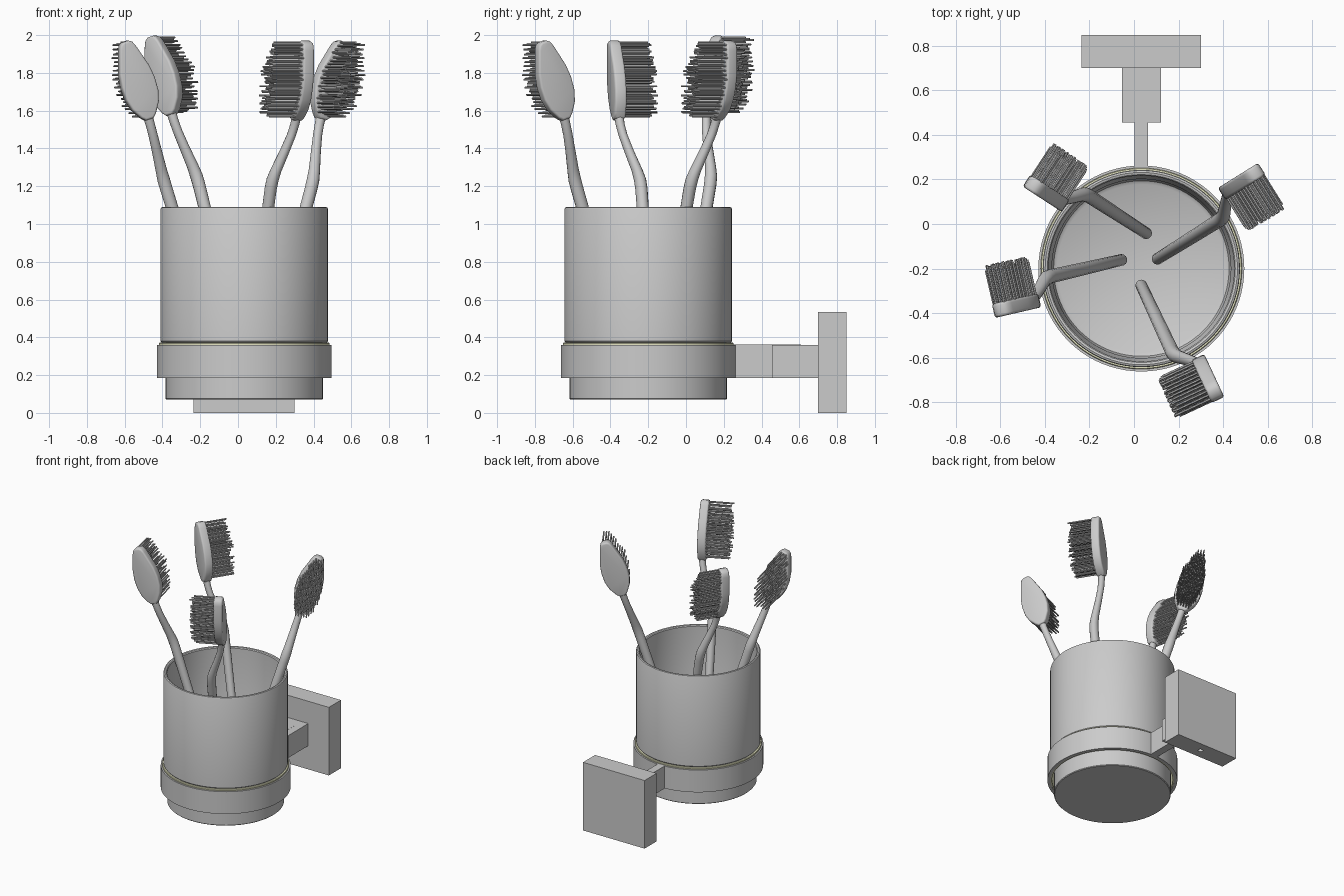
import bpy, bmesh, math, random
from mathutils import Vector, Matrix

if "Cube" in bpy.data.objects:
    bpy.data.objects.remove(bpy.data.objects["Cube"])

random.seed(4)
CX, CY = 0.033, -0.2


def finish(name, bm, smooth=True, bevel=0, link=True):
    bmesh.ops.recalc_face_normals(bm, faces=bm.faces)
    mesh = bpy.data.meshes.new(name)
    bm.to_mesh(mesh)
    bm.free()
    if smooth:
        mesh.shade_smooth()
        mesh.set_sharp_from_angle(angle=math.radians(35))
    return place(name, mesh) if link else mesh


def place(name, mesh, matrix=None):
    ob = bpy.data.objects.new(name, mesh)
    bpy.context.collection.objects.link(ob)
    if matrix:
        ob.matrix_world = matrix
    return ob


def box(name, x0, x1, y0, y1, z0, z1):
    bm = bmesh.new()
    m = Matrix.Translation(((x0 + x1) / 2, (y0 + y1) / 2, (z0 + z1) / 2)) @ \
        Matrix.Diagonal((x1 - x0, y1 - y0, z1 - z0, 1))
    bmesh.ops.create_cube(bm, size=1, matrix=m)
    return finish(name, bm, smooth=False)


def lathe(name, profile, closed=False, n=80):
    """Revolve (radius, z) points about the cup axis."""
    bm = bmesh.new()
    rings = [[bm.verts.new((CX + r * math.cos(math.tau * i / n),
                            CY + r * math.sin(math.tau * i / n), z))
              for i in range(n)] for r, z in profile]
    pairs = list(zip(rings, rings[1:]))
    if closed:
        pairs.append((rings[-1], rings[0]))
    else:
        bm.faces.new(rings[0])
        bm.faces.new(rings[-1])
    for a, b in pairs:
        for i in range(n):
            j = (i + 1) % n
            bm.faces.new((a[i], a[j], b[j], b[i]))
    return finish(name, bm)


# Stepped tumbler, open at the top with a rounded rim
lathe("tumbler", [
    (0.411, 0.07), (0.416, 0.075), (0.416, 0.365), (0.437, 0.372), (0.443, 0.38),
    (0.443, 1.08), (0.440, 1.087), (0.432, 1.09), (0.422, 1.087), (0.417, 1.08),
    (0.415, 0.42), (0.402, 0.38), (0.400, 0.14), (0.394, 0.122), (0.378, 0.112)])

# Holder ring and its pale liner
lathe("holder_ring", [(0.44, 0.185), (0.4625, 0.185), (0.4625, 0.36), (0.44, 0.36)], True)
liner = lathe("ring_liner", [
    (0.43, 0.187), (0.44, 0.187), (0.44, 0.36), (0.452, 0.36), (0.452, 0.368),
    (0.449, 0.372), (0.43, 0.372)], True)
mat = bpy.data.materials.new("pale_yellow")
mat.diffuse_color = (0.8, 0.8, 0.55, 1)
mat.use_nodes = True
mat.node_tree.nodes["Principled BSDF"].inputs["Base Color"].default_value = mat.diffuse_color
liner.data.materials.append(mat)

# Wall bracket
box("arm_bar", CX - 0.03, CX + 0.03, 0.25, 0.61, 0.184, 0.361)
box("arm_block", CX - 0.0875, CX + 0.0875, 0.455, 0.70, 0.185, 0.36)
plate = box("wall_plate", -0.235, 0.30, 0.70, 0.85, 0.0, 0.535)

# Set-screw hole under the plate
bm = bmesh.new()
bmesh.ops.create_cone(bm, cap_ends=True, segments=20, radius1=0.018, radius2=0.018,
                      depth=0.1, matrix=Matrix.Translation((CX, 0.775, 0)))
cutter = finish("screw_hole_cutter", bm)
cutter.hide_render = True
cutter.hide_viewport = True
cutter.display_type = 'WIRE'
mod = plate.modifiers.new("screw_hole", 'BOOLEAN')
mod.operation = 'DIFFERENCE'
mod.object = cutter


# Toothbrush parts in local space: z along the brush, y towards the bristles
def handle_mesh():
    sections = [  # s, offset, radius
        (0.0, 0, 0.012), (0.008, 0, 0.022), (0.025, 0, 0.028), (0.6, 0, 0.031),
        (1.12, 0, 0.034), (1.17, -0.004, 0.034), (1.22, -0.016, 0.031),
        (1.33, -0.053, 0.027), (1.42, -0.08, 0.025), (1.48, -0.091, 0.025),
        (1.53, -0.095, 0.027)]
    bm, n = bmesh.new(), 14
    rings = [[bm.verts.new((r * math.cos(math.tau * i / n),
                            off + 0.95 * r * math.sin(math.tau * i / n), s))
              for i in range(n)] for s, off, r in sections]
    for a, b in zip(rings, rings[1:]):
        for i in range(n):
            j = (i + 1) % n
            bm.faces.new((a[i], a[j], b[j], b[i]))
    bm.faces.new(rings[0])
    bm.faces.new(rings[-1])
    return finish("brush_handle", bm, link=False)


HALF = [(1.505, 0.022), (1.525, 0.042), (1.58, 0.076), (1.64, 0.092), (1.71, 0.094),
        (1.78, 0.084), (1.90, 0.046), (1.925, 0.034), (1.937, 0.016)]


def half_width(s):
    for (a, wa), (b, wb) in zip(HALF, HALF[1:]):
        if a <= s <= b:
            return wa + (wb - wa) * (s - a) / (b - a)
    return 0


def head_mesh():
    outline = [(w, s) for s, w in HALF] + [(-w, s) for s, w in reversed(HALF)]
    bm = bmesh.new()
    face = bm.faces.new([bm.verts.new((x, -0.126, s)) for x, s in outline])
    ext = bmesh.ops.extrude_face_region(bm, geom=[face])
    verts = [v for v in ext["geom"] if isinstance(v, bmesh.types.BMVert)]
    bmesh.ops.translate(bm, verts=verts, vec=(0, 0.064, 0))
    rim = [e for e in bm.edges if abs(e.verts[0].co.y - e.verts[1].co.y) < 1e-4]
    bmesh.ops.bevel(bm, geom=rim, offset=0.012, segments=3, profile=0.5, affect='EDGES')
    return finish("brush_head", bm, link=False)


def bristle_mesh():
    bm = bmesh.new()
    turn = Matrix.Rotation(-math.pi / 2, 4, 'X')
    for row in range(19):
        s = 1.535 + row * 0.0215
        for col in range(-4, 5):
            x = col * 0.02 + (0.01 if row % 2 else 0)
            if abs(x) > half_width(s) - 0.008:
                continue
            length = 0.16 + random.uniform(-0.02, 0.02)
            m = Matrix.Translation((x, -0.066 + length / 2, s + random.uniform(-.004, .004)))
            bmesh.ops.create_cone(bm, cap_ends=True, segments=6, radius1=0.0055,
                                  radius2=0.0055, depth=length, matrix=m @ turn)
    return finish("brush_bristles", bm, link=False)


parts = [handle_mesh(), head_mesh(), bristle_mesh()]

# Four brushes leaning outwards: foot position, compass angle, lean
for label, foot, ang, lean in [
        ("back_left", (0.06, -0.045, 0.135), 147, 16.5),
        ("back_right", (0.10, -0.16, 0.12), 32, 17.6),
        ("left", (-0.05, -0.16, 0.12), 193, 17.6),
        ("front", (0.03, -0.27, 0.12), -65, 17.6)]:
    a, t = math.radians(ang), math.radians(lean)
    out = Vector((math.cos(a), math.sin(a), 0))
    axis = out * math.sin(t) + Vector((0, 0, math.cos(t)))
    bristle_dir = Vector((math.sin(a), -math.cos(a), 0))
    side = bristle_dir.cross(axis)
    m = Matrix.Translation(foot) @ Matrix((side, bristle_dir, axis)).transposed().to_4x4()
    for mesh in parts:
        place(label + "_" + mesh.name, mesh, m)
